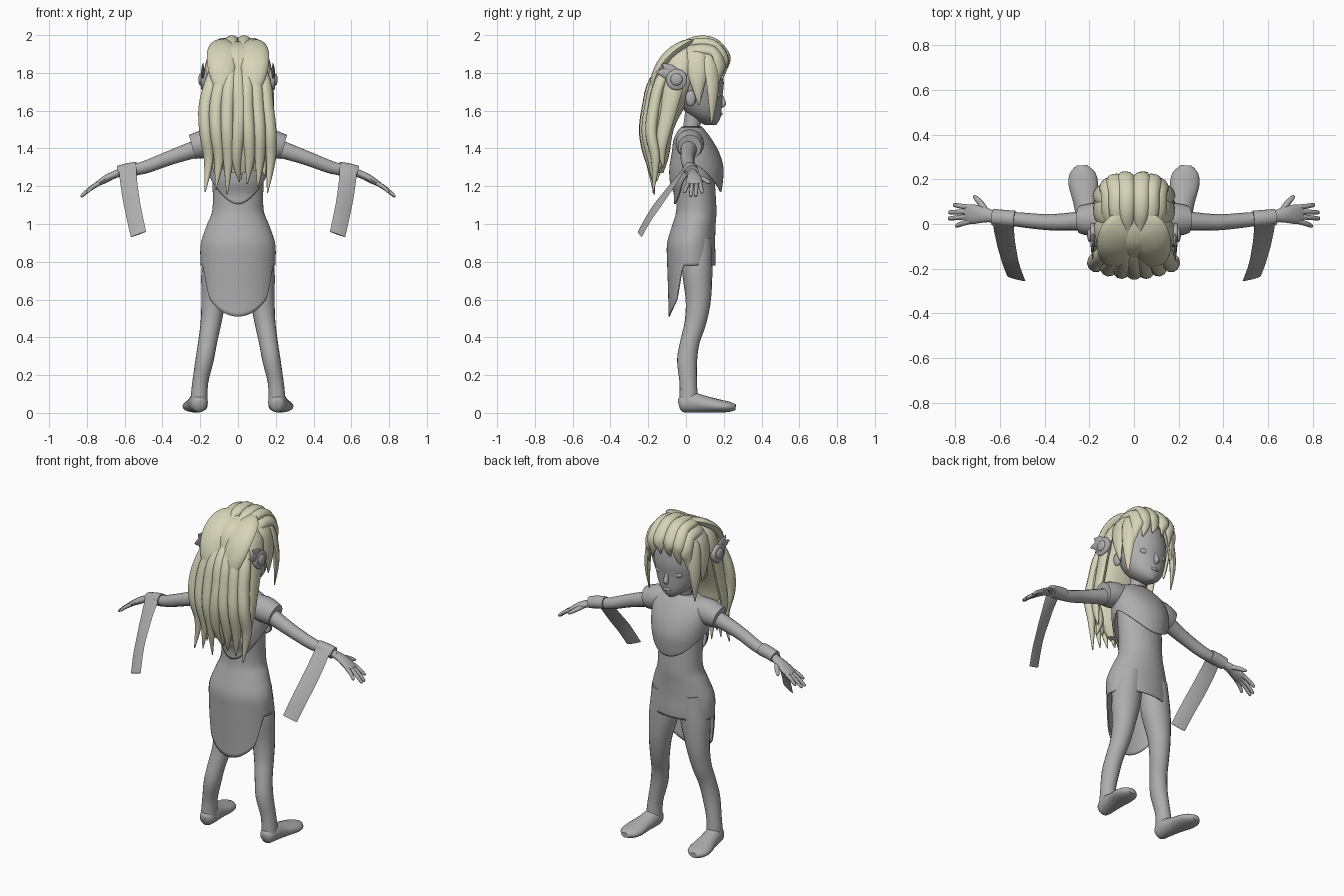
import bpy, bmesh, math, random
from mathutils import Vector

random.seed(4)


def material(name, rgb):
    m = bpy.data.materials.new(name)
    m.diffuse_color = (*rgb, 1)
    return m


GREY = material("plain grey", (0.42, 0.42, 0.42))
BLOND = material("pale hair", (0.67, 0.66, 0.48))


def finish(name, bm, mat, thick=0):
    bmesh.ops.recalc_face_normals(bm, faces=bm.faces)
    me = bpy.data.meshes.new(name)
    bm.to_mesh(me)
    bm.free()
    me.polygons.foreach_set("use_smooth", [True] * len(me.polygons))
    me.set_sharp_from_angle(angle=math.radians(50))
    me.materials.append(mat)
    ob = bpy.data.objects.new(name, me)
    bpy.context.collection.objects.link(ob)
    if thick:
        s = ob.modifiers.new("thickness", "SOLIDIFY")
        s.thickness = thick
    return ob


def skin(bm, rings, caps=True):
    vs = [[bm.verts.new(p) for p in r] for r in rings]
    n = len(vs[0])
    for a, b in zip(vs, vs[1:]):
        for i in range(n):
            bm.faces.new((a[i], a[(i + 1) % n], b[(i + 1) % n], b[i]))
    if caps:
        bm.faces.new(vs[0][::-1])
        bm.faces.new(vs[-1])


def smooth_rows(rows, steps):
    """Catmull-Rom interpolation of rows of numbers."""
    out = []
    for i in range(len(rows) - 1):
        p0, p1, p2, p3 = rows[max(i - 1, 0)], rows[i], rows[i + 1], rows[min(i + 2, len(rows) - 1)]
        for k in range(steps):
            t = k / steps
            out.append([0.5 * (2 * b + (c - a) * t + (2 * a - 5 * b + 4 * c - d) * t * t
                               + (3 * b - a - 3 * c + d) * t ** 3)
                        for a, b, c, d in zip(p0, p1, p2, p3)])
    return out + [list(rows[-1])]


def tube(name, rows, ref, mat=GREY, n=14, steps=4, both=True):
    """Rows are x, y, z, half width, half height; ref is the height direction."""
    rows = smooth_rows(rows, steps)
    for s in ((1, -1) if both else (1,)):
        pts = [Vector((r[0] * s, r[1], r[2])) for r in rows]
        up = Vector((ref[0] * s, ref[1], ref[2]))
        rings = []
        for i, p in enumerate(pts):
            t = (pts[min(i + 1, len(pts) - 1)] - pts[max(i - 1, 0)]).normalized()
            side = t.cross(up).normalized()
            nor = side.cross(t)
            w, h = max(rows[i][3], 0.002), max(rows[i][4], 0.002)
            rings.append([p + side * w * math.cos(a) + nor * h * math.sin(a)
                          for a in (2 * math.pi * k / n for k in range(n))])
        bm = bmesh.new()
        skin(bm, rings)
        finish(name + ("_left" if s > 0 else "_right") * both, bm, mat)


def shell(name, rows, hem, mat=GREY, n=64, m=28, thick=0, caps=False):
    """Rows are z, centre y, half width, half depth from the top; hem(s) is the lower edge height."""
    table = smooth_rows(rows, 8)

    def at(z):
        for a, b in zip(table, table[1:]):
            if b[0] <= z <= a[0]:
                t = (a[0] - z) / max(a[0] - b[0], 1e-6)
                return [u + (v - u) * t for u, v in zip(a, b)]
        return table[-1]

    rings = []
    top = rows[0][0]
    for j in range(m + 1):
        ring = []
        for k in range(n):
            a = 2 * math.pi * k / n
            z = top + (hem(math.sin(a)) - top) * j / m
            _, cy, rx, ry = at(z)
            ring.append((rx * math.cos(a), cy + ry * math.sin(a), z))
        rings.append(ring)
    bm = bmesh.new()
    skin(bm, rings, caps)
    return finish(name, bm, mat, thick)


def ball(name, c, r, mat=GREY, both=True):
    for s in ((1, -1) if both else (1,)):
        bm = bmesh.new()
        bmesh.ops.create_uvsphere(bm, u_segments=20, v_segments=12, radius=1)
        for v in bm.verts:
            v.co = Vector((c[0] * s + v.co.x * r[0], c[1] + v.co.y * r[1], c[2] + v.co.z * r[2]))
        finish(name + ("_left" if s > 0 else "_right") * both, bm, mat)


# head, neck and face
shell("head", [(1.93, .04, .05, .05), (1.91, .04, .09, .09), (1.85, .05, .13, .135), (1.75, .06, .145, .14),
               (1.67, .07, .133, .122), (1.60, .09, .105, .098), (1.555, .112, .068, .068),
               (1.525, .13, .02, .03)], lambda s: 1.525, caps=True)
tube("neck", [(0, .02, 1.44, .06, .045), (0, .03, 1.52, .048, .045), (0, .055, 1.64, .055, .055)], (0, 1, 0), both=False)
tube("nose", [(0, .178, 1.70, .008, .008), (0, .192, 1.66, .012, .012), (0, .198, 1.635, .017, .014),
              (0, .185, 1.618, .008, .006)], (0, 1, 0), both=False)
ball("eye", (.058, .163, 1.682), (.033, .02, .02))
tube("brow", [(.022, .185, 1.712, .004, .005), (.06, .177, 1.724, .006, .007), (.1, .148, 1.712, .003, .004)], (0, 1, 0))
ball("lips", (0, .18, 1.582), (.026, .014, .01), both=False)
ball("ear", (.142, .025, 1.665), (.018, .028, .042))

# bodice: front and back flaps with open sides, short sleeves
shell("bodice", [(1.515, .03, .07, .055), (1.50, .03, .12, .068), (1.45, .035, .175, .10), (1.38, .05, .18, .125),
                 (1.30, .055, .172, .143), (1.22, .055, .158, .14), (1.16, .06, .145, .125), (1.09, .055, .12, .118)],
      lambda s: 1.31 - (.14 if s > 0 else .205) * abs(s) ** 1.3, thick=.008)
tube("short_sleeve", [(.10, .02, 1.435, .07, .068), (.17, .02, 1.425, .075, .075), (.215, .02, 1.415, .07, .07),
                      (.243, .02, 1.408, .062, .065)], (0, 0, 1), n=20)

# dress with long back panel
def dress_hem(s):
    if s > -.35:
        return .78
    if s > -.62:
        return .78 + (s + .35) / .27 * .18
    return .60 + (s + .62) / .38 * .09


shell("dress", [(1.40, .045, .15, .09), (1.25, .05, .137, .10), (1.08, .055, .135, .106), (1.0, .043, .163, .114),
                (.90, .027, .196, .127), (.80, .028, .199, .128), (.65, .025, .193, .12), (.50, .02, .185, .112)],
      dress_hem, n=96, m=40, thick=.006)

# legs and feet
tube("leg", [(.09, .06, .92, .08, .08), (.108, .06, .75, .086, .08), (.128, .065, .6, .066, .067),
             (.143, .05, .48, .055, .057), (.16, .022, .38, .05, .051), (.177, .006, .28, .048, .053),
             (.2, .012, .16, .042, .046), (.207, .015, .06, .046, .05)], (0, 1, 0), n=20)
tube("foot", [(.205, -.037, .042, .02, .025), (.206, -.02, .046, .04, .044), (.209, .03, .055, .05, .053),
              (.217, .1, .046, .055, .044), (.227, .18, .036, .066, .034), (.232, .23, .032, .056, .027),
              (.234, .262, .03, .025, .015)], (0, 0, 1), n=20)

# arms, hands and fingers
tube("arm", [(.16, .02, 1.415, .05, .055), (.26, .012, 1.385, .042, .045), (.38, .008, 1.343, .036, .038),
             (.5, .018, 1.298, .033, .034), (.6, .03, 1.278, .028, .026), (.65, .035, 1.264, .027, .019)], (0, 0, 1))
tube("palm", [(.63, .034, 1.27, .025, .02), (.68, .042, 1.25, .037, .02), (.725, .044, 1.224, .044, .017),
              (.755, .044, 1.206, .038, .011)], (0, 0, 1))
for i, (y0, tx, ty, tz) in enumerate([(.012, .80, -.008, 1.168), (.033, .832, .025, 1.146),
                                      (.055, .83, .052, 1.146), (.075, .81, .085, 1.165)]):
    tube("finger_%d" % (i + 1), [(.735, y0, 1.216, .012, .012), ((.74 + tx) / 2, (y0 + ty) / 2, (1.222 + tz) / 2, .011, .011),
                                 (tx - .006, ty, tz + .004, .009, .008), (tx, ty, tz, .004, .004)], (0, 0, 1), n=8, steps=3)
tube("thumb", [(.655, .045, 1.255, .014, .014), (.685, .09, 1.238, .014, .013), (.71, .118, 1.222, .01, .01),
               (.717, .128, 1.218, .004, .004)], (0, 0, 1), n=8, steps=3)

# wrist cuffs with hanging ribbons
tube("cuff", [(.535, .022, 1.293, .038, .036), (.58, .026, 1.287, .037, .036), (.632, .031, 1.275, .037, .034)], (0, 0, 1), n=20)
tube("ribbon", [(.585, .0, 1.305, .047, .004), (.58, -.05, 1.235, .046, .004), (.567, -.12, 1.14, .046, .004),
                (.55, -.185, 1.05, .045, .004), (.527, -.245, .945, .044, .004)], (0, 1, .7), n=8)

# ear ornaments: disc, knob and swept leaves
tube("ornament_disc", [(.165, -.05, 1.765, .05, .05), (.188, -.05, 1.765, .056, .056), (.196, -.05, 1.765, .05, .05)],
     (0, 0, 1), n=24, steps=2)
ball("ornament_knob", (.198, -.05, 1.765), (.012, .032, .032))
for i, (ty, tz, w) in enumerate([(-.16, 1.805, .03), (-.125, 1.85, .026)]):
    tube("ornament_leaf_%d" % (i + 1), [(.182, -.03, 1.775 + .02 * i, .012, .01), (.186, -.05 + ty * .3, (1.79 + tz) / 2, w, .008),
                                        (.185, ty, tz, .002, .002)], (1, 0, 0), n=8)

# hair base
shell("hair_cap", [(1.965, .03, .04, .04), (1.955, .03, .08, .085), (1.90, .03, .135, .15), (1.82, .0, .16, .15),
                   (1.72, -.05, .16, .115), (1.62, -.10, .155, .095), (1.50, -.145, .15, .08),
                   (1.36, -.15, .12, .06), (1.27, -.15, .06, .03)],
      lambda s: 1.27, BLOND, n=40, caps=True)

# crown lumps running forward over the forehead
for i, (x, tx, tz) in enumerate([(.032, .03, 1.80), (.075, .085, 1.76), (.112, .135, 1.68)]):
    d = .012 * i * i
    tube("bang_%d" % (i + 1), [(x * .8, -.03, 1.94 - d, .02, .015), (x, .05, 1.97 - d, .036, .025),
                               (x, .14, 1.962 - d, .04, .028), (x * 1.1, .205 - d * .6, 1.90 - d, .04, .025),
                               (tx, .215 - d, (1.9 + tz) / 2, .028, .016), (tx * 1.1, .2 - d, tz, .003, .003)],
         (0, .5, 1) if i < 2 else (.5, .6, .8), BLOND, n=10)

# locks framing the face and covering the temples
tube("face_lock", [(.09, .04, 1.93, .03, .02), (.13, .12, 1.88, .045, .022), (.155, .14, 1.78, .042, .02),
                   (.163, .142, 1.66, .028, .016), (.155, .135, 1.53, .003, .003)], (1, .6, 0), BLOND, n=10)
tube("temple_lock", [(.07, .02, 1.945, .04, .02), (.135, .05, 1.89, .06, .022), (.163, .06, 1.79, .05, .02),
                     (.165, .065, 1.70, .025, .014), (.158, .07, 1.63, .003, .003)], (1, 0, .3), BLOND, n=10)
tube("side_lock", [(.06, -.02, 1.94, .04, .02), (.135, -.03, 1.87, .06, .024), (.16, -.065, 1.74, .055, .024),
                   (.165, -.10, 1.58, .045, .025), (.17, -.13, 1.42, .03, .02), (.16, -.12, 1.3, .003, .003)],
     (1, -.2, .3), BLOND, n=10)
# big rounded lumps at the back of the crown
tube("crown_lump", [(.03, .03, 1.955, .05, .015), (.075, -.03, 1.94, .075, .025), (.085, -.11, 1.87, .08, .03),
                    (.08, -.165, 1.76, .06, .025), (.075, -.19, 1.64, .003, .003)], (0, -.6, 1), BLOND, n=14)

# long back locks in two layers
for layer in range(2):
    for i in range(7):
        u = (i - 3) / 3
        x = u * .165 if layer == 0 else u * .125 + .012
        out = .035 * (1 - u * u)
        tz = random.uniform(1.15, 1.23) + .06 * layer
        r = random.uniform(-.012, .012)
        y = -.15 - out + .02 * layer
        tube("back_lock_%d_%d" % (layer + 1, i + 1),
             [(x * .5, -.05, 1.90, .03, .02), (x * .85, y + .015, 1.76, .036, .026),
              (x + r, y - .02, 1.62, .036, .03), (x * 1.04, y - .035, 1.48, .034, .03),
              (x - r, y - .012, 1.34, .027, .022), (x + r, -.165 + r, tz, .003, .003)],
             (u * .7, -1, 0), BLOND, n=10, both=False)
